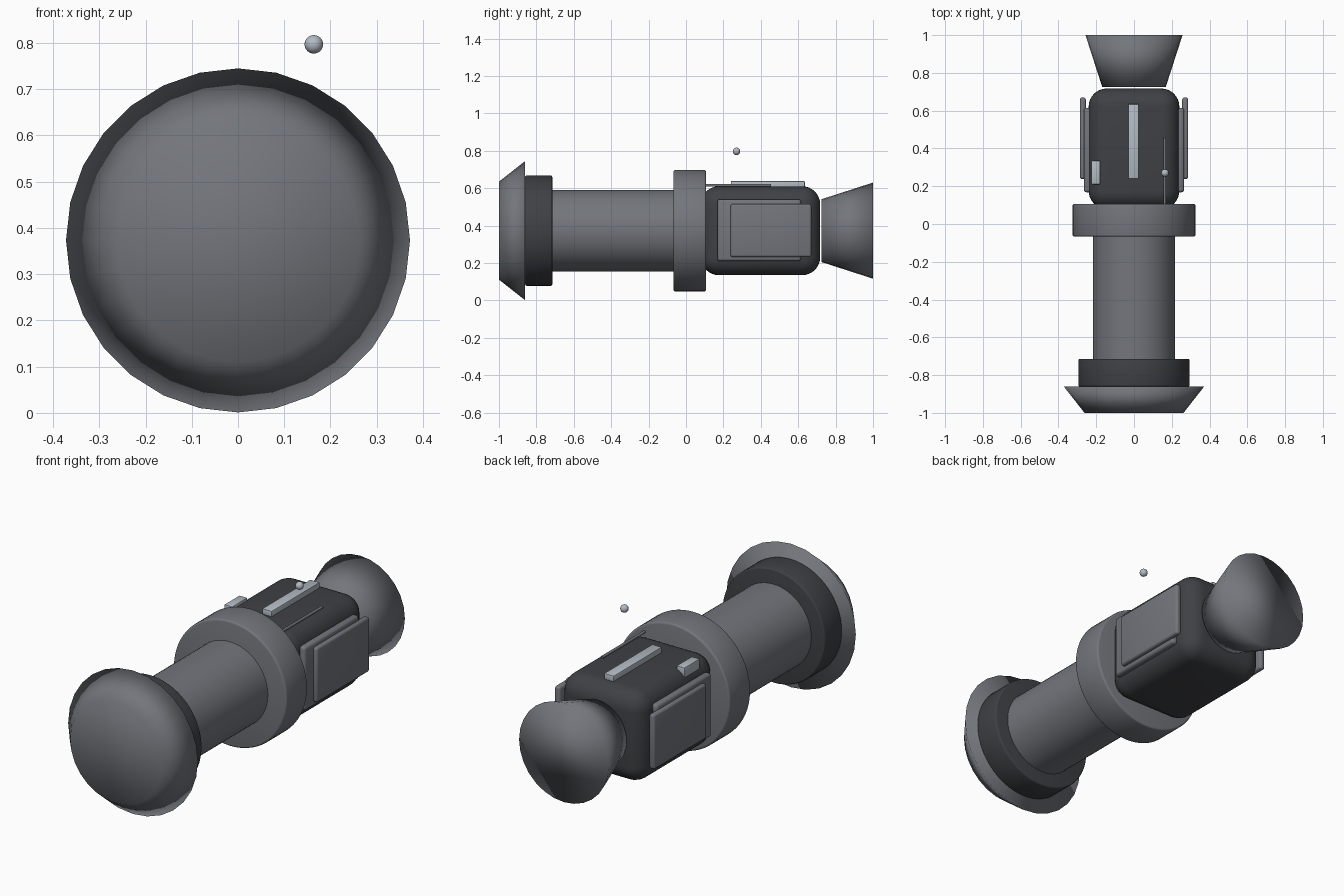
import bpy
import math

if "Cube" in bpy.data.objects:
    bpy.data.objects.remove(bpy.data.objects["Cube"])

ZC = 0.373  # height of the long axis


def material(name, rgb):
    m = bpy.data.materials.new(name)
    m.diffuse_color = (*rgb, 1)
    m.use_nodes = True
    m.node_tree.nodes["Principled BSDF"].inputs["Base Color"].default_value = m.diffuse_color
    return m


MID = material("mid_grey", (0.17, 0.18, 0.20))
DARK = material("dark_grey", (0.05, 0.052, 0.058))
LIGHT = material("light_grey", (0.45, 0.50, 0.55))


def finish(name, mat, bevel=0, segments=3, full_smooth=False):
    ob = bpy.context.object
    ob.name = name
    ob.data.materials.append(mat)
    if bevel:
        mod = ob.modifiers.new("bevel", "BEVEL")
        mod.width = bevel
        mod.segments = segments
        mod.limit_method = "ANGLE"
        bpy.ops.object.modifier_apply(modifier=mod.name)
    if full_smooth:
        bpy.ops.object.shade_smooth()
    else:
        bpy.ops.object.shade_smooth_by_angle(angle=math.radians(40))
    return ob


def tube(name, mat, y0, y1, r_front, r_back, sides=64, bevel=0, x=0, z=ZC, full_smooth=False):
    """Capped cylinder or cone along y."""
    bpy.ops.mesh.primitive_cone_add(
        vertices=sides, radius1=r_back, radius2=r_front, depth=y1 - y0,
        location=(x, (y0 + y1) / 2, z), rotation=(math.pi / 2, 0, 0))
    return finish(name, mat, bevel, 3, full_smooth)


def box(name, mat, x, y, z, bevel=0, segments=3):
    """Box from (min, max) pairs."""
    bpy.ops.mesh.primitive_cube_add(size=1, location=[(a + b) / 2 for a, b in (x, y, z)])
    ob = bpy.context.object
    ob.scale = [b - a for a, b in (x, y, z)]
    bpy.ops.object.transform_apply(location=False, rotation=False, scale=True)
    return finish(name, mat, bevel, segments)


# Front shield and rear bell: closed cones, smooth over the rims
tube("front_shield", MID, -1.0, -0.86, 0.262, 0.372, sides=28, full_smooth=True)
tube("rear_bell", MID, 0.725, 1.0, 0.168, 0.257, sides=28, full_smooth=True)

# Cylindrical hull sections
tube("front_collar", DARK, -0.86, -0.715, 0.295, 0.295, bevel=0.008)
tube("main_tube", MID, -0.75, 0.0, 0.218, 0.218)
tube("middle_ring", MID, -0.067, 0.107, 0.325, 0.325, bevel=0.01)

# Rounded rear module
box("rear_module", DARK, (-0.24, 0.24), (0.08, 0.717), (0.135, 0.61), 0.095, 8)

# Stacked panels on both sides
for s, side in ((1, "right"), (-1, "left")):
    box(side + "_inner_panel", MID, sorted((s * 0.225, s * 0.266)),
        (0.168, 0.615), (0.21, 0.54), 0.014)
    box(side + "_outer_panel", MID, sorted((s * 0.255, s * 0.287)),
        (0.238, 0.67), (0.232, 0.516), 0.012)

# Details on the roof
box("roof_bar", LIGHT, (-0.03, 0.025), (0.24, 0.635), (0.6, 0.638), 0.004, 2)
box("roof_block", LIGHT, (-0.226, -0.18), (0.21, 0.335), (0.565, 0.618), 0.004, 2)
tube("antenna_rod", MID, 0.1, 0.455, 0.007, 0.007, sides=16, x=0.163, z=0.615)
bpy.ops.mesh.primitive_uv_sphere_add(segments=24, ring_count=16, radius=0.02,
                                     location=(0.164, 0.27, 0.797))
finish("antenna_tip", LIGHT, full_smooth=True)
